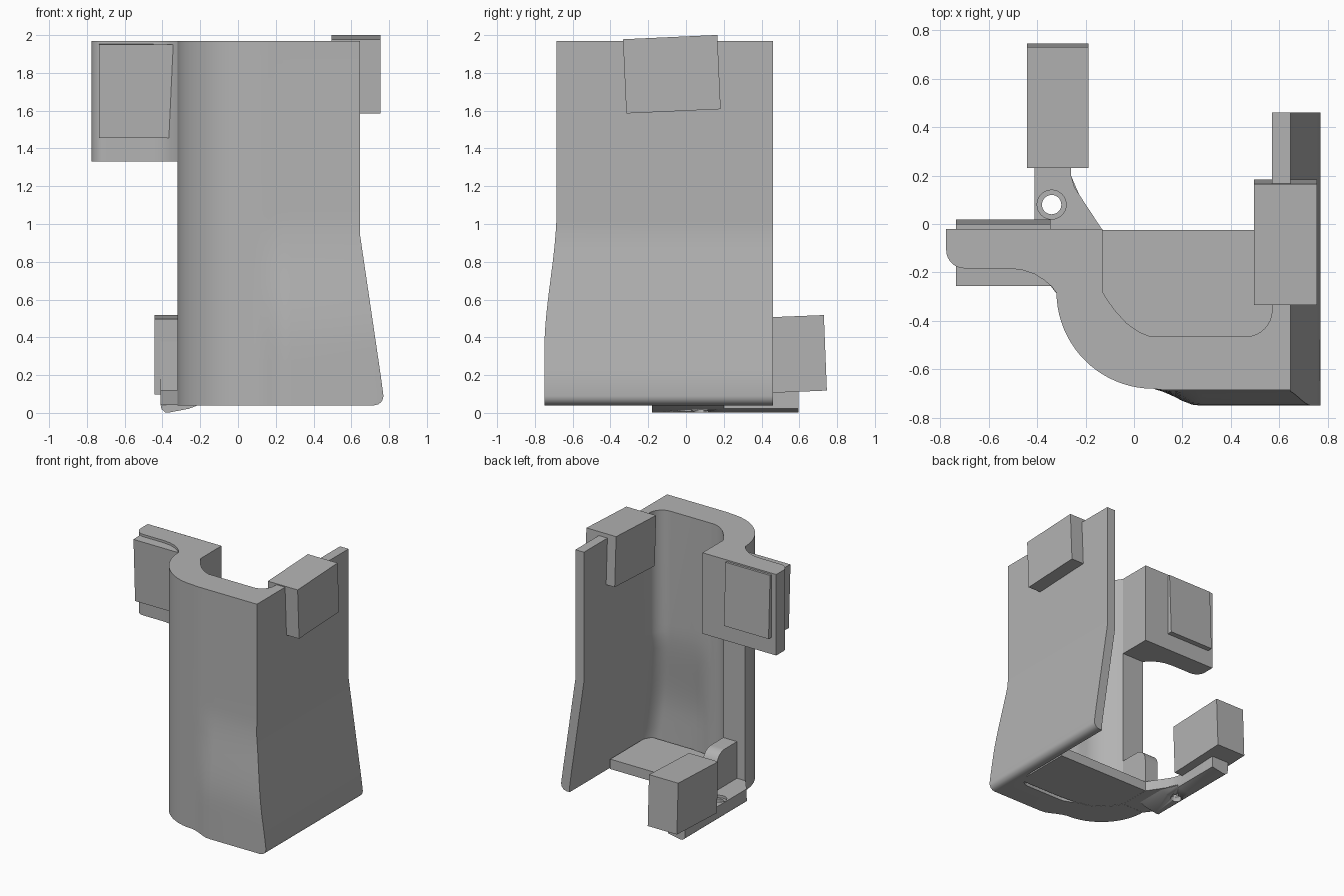
import bpy, bmesh, math
from mathutils import Vector, Matrix

if "Cube" in bpy.data.objects:
    bpy.data.objects.remove(bpy.data.objects["Cube"])

grey = bpy.data.materials.new("plain_grey")
grey.diffuse_color = (0.45, 0.45, 0.45, 1)
grey.use_nodes = True
grey.node_tree.nodes["Principled BSDF"].inputs["Base Color"].default_value = grey.diffuse_color


def finish(name, bm, smooth=True):
    bmesh.ops.recalc_face_normals(bm, faces=bm.faces[:])
    me = bpy.data.meshes.new(name)
    bm.to_mesh(me)
    bm.free()
    me.materials.append(grey)
    ob = bpy.data.objects.new(name, me)
    bpy.context.collection.objects.link(ob)
    if smooth:
        bpy.ops.object.select_all(action='DESELECT')
        ob.select_set(True)
        bpy.context.view_layer.objects.active = ob
        bpy.ops.object.shade_smooth_by_angle(angle=math.radians(28))
    return ob


def loft(name, rings):
    """Join equal rings of points into a closed solid."""
    bm = bmesh.new()
    vs = [[bm.verts.new(p) for p in r] for r in rings]
    n = len(vs[0])
    for a, b in zip(vs, vs[1:]):
        for i in range(n):
            j = (i + 1) % n
            bm.faces.new((a[i], a[j], b[j], b[i]))
    bm.faces.new(vs[0])
    bm.faces.new(vs[-1])
    return finish(name, bm)


def prism(name, pts, z0, z1):
    return loft(name, [[(x, y, z) for x, y in pts] for z in (z0, z1)])


def box(name, centre, size, tilt=0):
    bm = bmesh.new()
    m = Matrix.Translation(centre) @ Matrix.Rotation(math.radians(tilt), 4, 'X') @ Matrix.Diagonal((*size, 1))
    bmesh.ops.create_cube(bm, size=1, matrix=m)
    return finish(name, bm, False)


def arc(cx, cy, r, a0, a1, n):
    return [(cx + r * math.cos(math.radians(a0 + (a1 - a0) * i / n)),
             cy + r * math.sin(math.radians(a0 + (a1 - a0) * i / n))) for i in range(n + 1)]


def clamp(t):
    return max(0.0, min(1.0, t))


def ease(t):
    t = clamp(t)
    return t * t * (3 - 2 * t)


# Curved shell: constant section above, flaring to the right and front below
section = arc(0.08, -0.28, 0.40, 180, 270, 20)
section += [(x, -0.685) for x in (0.12, 0.16, 0.20, 0.24, 0.28)]
section += [(0.645, -0.685), (0.645, 0.46), (0.57, 0.46)]
section += arc(0.46, -0.355, 0.11, 0, -90, 8)
section += [(x, -0.465) for x in (0.28, 0.24, 0.20, 0.16, 0.12, 0.07)]
section += [(0.02, -0.445), (-0.03, -0.41), (-0.08, -0.355), (-0.115, -0.305), (-0.13, -0.28)]


def flared(z):
    dx = 0.125 * clamp((0.95 - z) / 0.85)
    dy = 0.065 * ease((1.08 - z) / 0.75)
    ring = []
    for x, y in section:
        wx = 1 if x > 0.45 else 0
        wy = ease((x - 0.08) / 0.19) * clamp((-0.355 - y) / 0.11)
        px = x + dx * wx
        if z < 0.09:                       # rounded lower right edge
            px = min(px, 0.72 + math.sqrt(max(0, 0.05 ** 2 - (0.09 - z) ** 2)))
        ring.append((px, y - dy * wy, z))
    return ring


levels = [0.04, 0.045, 0.055, 0.07, 0.09] + [0.2 + 0.075 * i for i in range(10)] + [0.95, 1.01, 1.08, 1.97]
loft("curved_shell", [flared(z) for z in levels])

# Upper flange blending into the shell
flange = [(-0.13, -0.02), (-0.775, -0.02)]
flange += arc(-0.70, -0.108, 0.075, 180, 270, 8)
flange += [(-0.52, -0.183)]
flange += [(-0.46, -0.19), (-0.41, -0.207), (-0.37, -0.232), (-0.34, -0.258), (-0.32, -0.285)]
flange += [(-0.13, -0.285)]
prism("upper_flange", flange, 1.33, 1.97)

# Floor inside the shell
floor = [(-0.13, -0.025), (0.68, -0.025), (0.68, -0.50), (0.30, -0.50),
         (0.08, -0.48), (-0.05, -0.42), (-0.16, -0.28)]
prism("floor", floor, 0.042, 0.12)

# Bottom arm, with a keel beneath it
arm_pts = [(-0.13, -0.025), (-0.245, 0.15), (-0.26, 0.20), (-0.26, 0.595), (-0.41, 0.595),
           (-0.41, -0.17), (-0.31, -0.30), (-0.13, -0.30)]
arm = prism("bottom_arm", arm_pts, 0.041, 0.12)
keel_pts = [(-0.41, 0.045), (-0.405, 0.02), (-0.385, 0.003), (-0.36, 0.003), (-0.26, 0.022), (-0.20, 0.045)]
keel = loft("arm_keel", [[(min(x, lim), y, z) for x, z in keel_pts]
                         for y, lim in ((-0.18, 0), (0.06, 0), (0.2, -0.26), (0.595, -0.26))])

# Screw hole with a counterbore
for name, r, z0, z1 in (("hole_cutter", 0.04, -0.1, 0.3), ("counterbore_cutter", 0.06, 0.10, 0.3)):
    cut = prism(name, arc(-0.34, 0.08, r, 0, 348.75, 31), z0, z1)
    cut.hide_render = True
    cut.hide_viewport = True
    for target in (arm, keel):
        if target is keel and z0 > 0:
            continue
        mod = target.modifiers.new(name, 'BOOLEAN')
        mod.operation = 'DIFFERENCE'
        mod.object = cut

# Round-topped tab at the lower shell edge
tab = [(-0.30, 0.05), (-0.025, 0.05)] + arc(-0.125, 0.31, 0.10, 0, 90, 10) + [(-0.30, 0.41)]
loft("lower_tab", [[(x, y, z) for y, z in tab] for x in (-0.25, -0.13)])

# Upright bracket against the lower pad
box("pad_bracket", (-0.335, 0.36, 0.226), (0.15, 0.25, 0.368))

# Three slightly tilted pads
box("lower_pad", (-0.315, 0.488, 0.308), (0.255, 0.50, 0.40), 2.3)
box("right_pad", (0.625, -0.075, 1.793), (0.26, 0.50, 0.393), 2.6)
box("left_pad", (-0.54, -0.118, 1.707), (0.39, 0.255, 0.495), 2.3)
